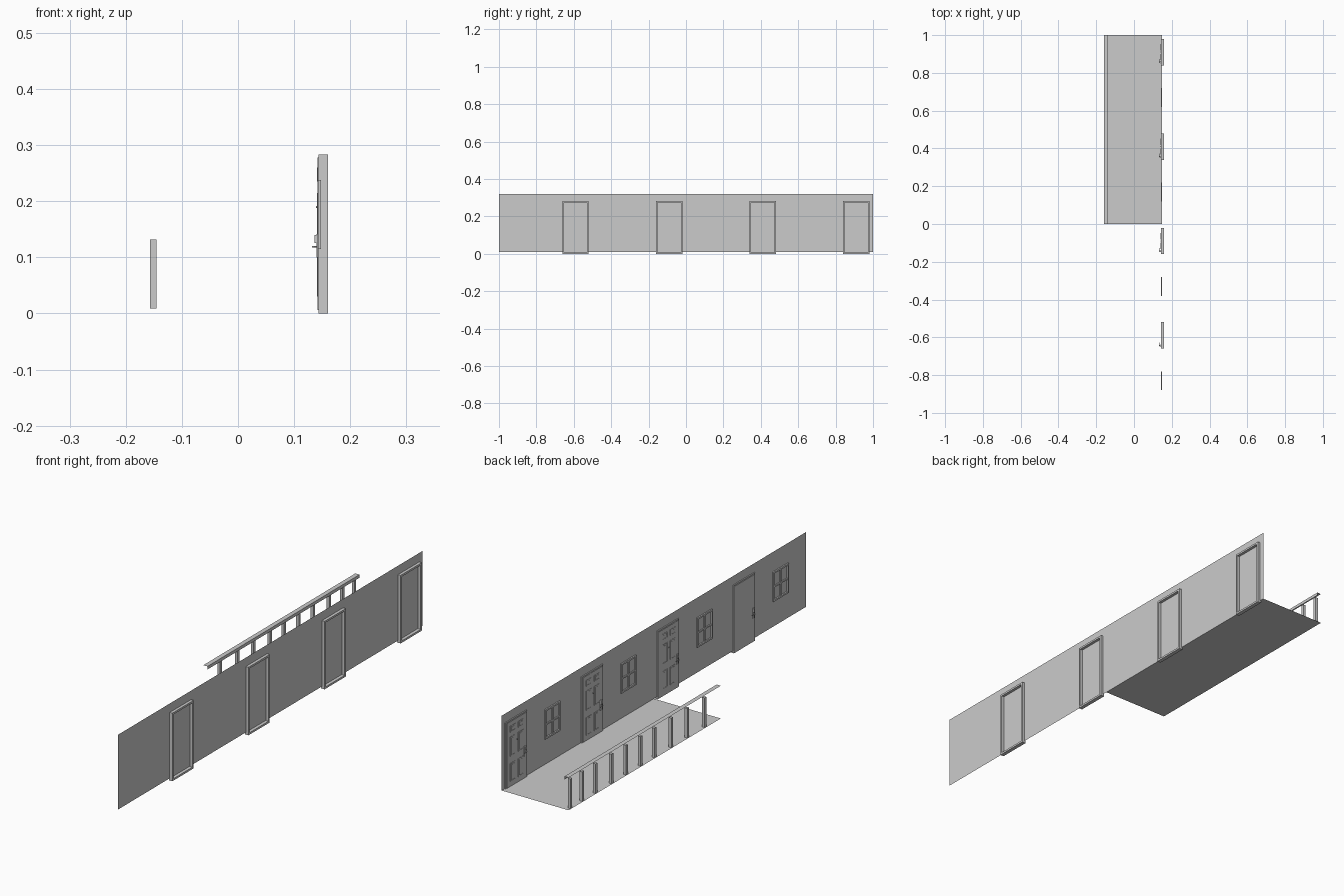
import bpy, bmesh, math
from mathutils import Matrix, Vector

if "Cube" in bpy.data.objects:
    bpy.data.objects.remove(bpy.data.objects["Cube"])

WALL_X, FLOOR_Z = 0.148, 0.009

def finish(bm, name):
    me = bpy.data.meshes.new(name)
    bm.to_mesh(me)
    bm.free()
    ob = bpy.data.objects.new(name, me)
    bpy.context.collection.objects.link(ob)
    return ob

def box(bm, x0, x1, y0, y1, z0, z1):
    c = Vector(((x0 + x1) / 2, (y0 + y1) / 2, (z0 + z1) / 2))
    s = Matrix.Diagonal((x1 - x0, y1 - y0, z1 - z0, 1))
    bmesh.ops.create_cube(bm, size=1, matrix=Matrix.Translation(c) @ s)

def ring(bm, x0, x1, y0, y1, z0, z1, w):
    # four bars around a rectangle
    box(bm, x0, x1, y0, y0 + w, z0, z1)
    box(bm, x0, x1, y1 - w, y1, z0, z1)
    box(bm, x0, x1, y0 + w, y1 - w, z0, z0 + w)
    box(bm, x0, x1, y0 + w, y1 - w, z1 - w, z1)

def rod(bm, x0, x1, y, z, r, seg=12):
    m = Matrix.Translation(((x0 + x1) / 2, y, z)) @ Matrix.Rotation(math.pi / 2, 4, 'Y')
    bmesh.ops.create_cone(bm, cap_ends=True, segments=seg, radius1=r, radius2=r,
                          depth=x1 - x0, matrix=m)

def strip(name, profile, y0, y1):
    # open xz profile swept along y
    bm = bmesh.new()
    a = [bm.verts.new((x, y0, z)) for x, z in profile]
    b = [bm.verts.new((x, y1, z)) for x, z in profile]
    for i in range(len(profile) - 1):
        bm.faces.new((a[i], a[i + 1], b[i + 1], b[i]))
    return finish(bm, name)

# thin wall, walkway floor and angle-section handrail
strip("wall", [(WALL_X, FLOOR_Z), (WALL_X, 0.32)], -1, 1)
strip("walkway_floor", [(WALL_X, FLOOR_Z), (-0.16, FLOOR_Z)], 0, 1)
strip("handrail", [(-0.16, 0.145), (-0.141, 0.145), (-0.141, 0.132)], 0, 1)

# railing posts
bm = bmesh.new()
for y in (0.095, 0.21, 0.315, 0.425, 0.517, 0.613, 0.708, 0.813, 0.9, 0.978):
    box(bm, -0.157, -0.145, y - 0.006, y + 0.006, FLOOR_Z, 0.132)
finish(bm, "railing_posts")

def door(i, yc, panelled):
    # casing passing through the wall
    bm = bmesh.new()
    ring(bm, 0.1435, 0.16, yc - 0.07, yc + 0.07, 0, 0.283, 0.008)
    finish(bm, f"door_frame_{i}")
    # slab, with six raised panels on the panelled doors
    bm = bmesh.new()
    box(bm, 0.142, 0.1465, yc - 0.064, yc + 0.064, 0.006, 0.278)
    if panelled:
        for side in (-1, 1):
            for z0, z1 in ((0.03, 0.105), (0.135, 0.215), (0.235, 0.26)):
                c = yc + side * 0.026
                ring(bm, 0.1408, 0.1425, c - 0.017, c + 0.017, z0, z1, 0.003)
                box(bm, 0.1412, 0.1425, c - 0.01, c + 0.01, z0 + 0.007, z1 - 0.007)
    finish(bm, f"door_{i}")
    # lock plate, lever handle and peephole
    hy = yc - 0.054
    bm = bmesh.new()
    box(bm, 0.1395, 0.1425, hy - 0.005, hy + 0.005, 0.1, 0.142)
    box(bm, 0.136, 0.14, hy - 0.004, hy + 0.004, 0.126, 0.14)
    rod(bm, 0.133, 0.14, hy, 0.119, 0.0015)
    box(bm, 0.132, 0.1345, hy - 0.002, hy + 0.017, 0.1175, 0.1205)
    if panelled:
        rod(bm, 0.139, 0.1425, yc, 0.19, 0.002)
    finish(bm, f"door_handle_{i}")

def window(i, yc):
    # frame with crossed glazing bars
    bm = bmesh.new()
    ring(bm, 0.1425, WALL_X, yc - 0.05, yc + 0.05, 0.115, 0.238, 0.007)
    box(bm, 0.1435, WALL_X, yc - 0.003, yc + 0.003, 0.122, 0.231)
    box(bm, 0.1435, WALL_X, yc - 0.043, yc + 0.043, 0.172, 0.178)
    finish(bm, f"window_{i}")

# repeating door and window bays
for i in range(4):
    door(i + 1, 0.91 - 0.5 * i, i < 3)
    window(i + 1, 0.67 - 0.5 * i)
